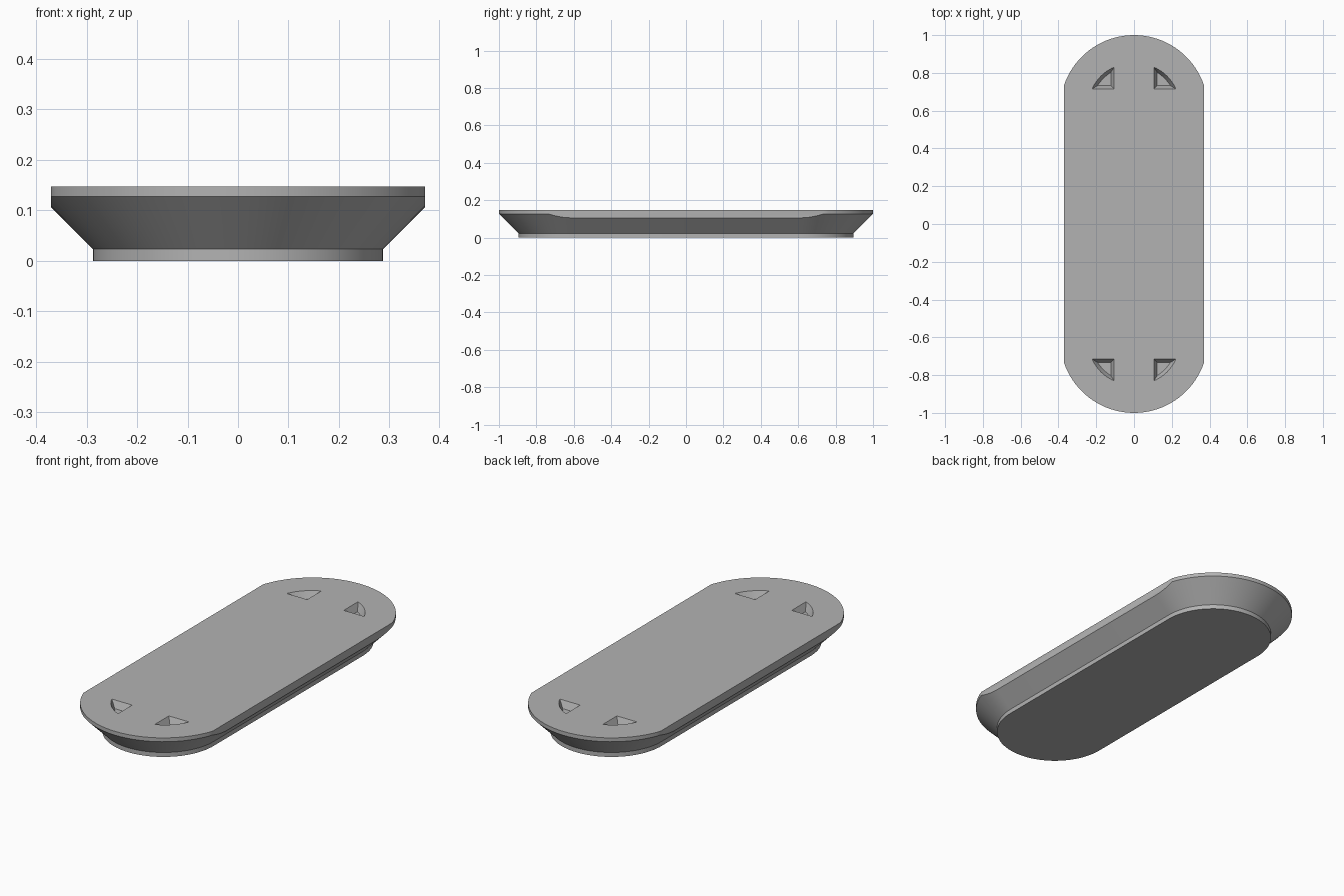
import bpy, bmesh
from math import pi, sin, cos, asin, acos
from mathutils import Vector

if "Cube" in bpy.data.objects:
    bpy.data.objects.remove(bpy.data.objects["Cube"], do_unlink=True)

CENTRE_Y = 0.609      # centre of each rounded end
HALF_WIDTH = 0.37     # flat side faces
TOP = 0.147

grey = bpy.data.materials.new("plain grey")
grey.use_nodes = True
grey.diffuse_color = (0.45, 0.45, 0.45, 1)
grey.node_tree.nodes["Principled BSDF"].inputs["Base Color"].default_value = (0.45, 0.45, 0.45, 1)


def stadium(r, z, n=48):
    """Outline with two straight sides and two round ends."""
    pts = []
    for side, start in ((1, 0), (-1, pi)):
        for i in range(n + 1):
            a = start + pi * i / n
            pts.append((r * cos(a), side * CENTRE_Y + r * sin(a), z))
    return pts


def pocket(inset, z, sx, sy, n=12):
    """Corner with two straight legs and an arc that follows the round end."""
    x, y, r = 0.105 + inset, 0.106 + inset, 0.247 - inset
    a0, a1 = asin(y / r), acos(x / r)
    pts = [(x, y)]
    for i in range(n + 1):
        a = a0 + (a1 - a0) * i / n
        pts.append((r * cos(a), r * sin(a)))
    return [(sx * px, sy * (CENTRE_Y + py), z) for px, py in pts]


def loft(bm, outlines):
    """Closed solid through matching outlines."""
    rings = [[bm.verts.new(p) for p in o] for o in outlines]
    for a, b in zip(rings, rings[1:]):
        for i in range(len(a)):
            j = (i + 1) % len(a)
            bm.faces.new((a[i], a[j], b[j], b[i]))
    bm.faces.new(rings[0][::-1])
    bm.faces.new(rings[-1])


def make_object(name, bm):
    bmesh.ops.recalc_face_normals(bm, faces=bm.faces[:])
    mesh = bpy.data.meshes.new(name)
    bm.to_mesh(mesh)
    bm.free()
    mesh.materials.append(grey)
    obj = bpy.data.objects.new(name, mesh)
    bpy.context.collection.objects.link(obj)
    return obj


# Base plate: foot, sloped underside and rim, trimmed flat on both sides
bm = bmesh.new()
loft(bm, [stadium(r, z) for r, z in
          ((0.287, 0), (0.287, 0.023), (0.391, 0.127), (0.391, TOP))])
for side in (1, -1):
    cut = bmesh.ops.bisect_plane(
        bm, geom=bm.verts[:] + bm.edges[:] + bm.faces[:], dist=1e-6,
        plane_co=Vector((side * HALF_WIDTH, 0, 0)),
        plane_no=Vector((side, 0, 0)), clear_outer=True)
    rim = [g for g in cut["geom_cut"] if isinstance(g, bmesh.types.BMEdge)]
    bmesh.ops.edgeloop_fill(bm, edges=rim)
plate = make_object("base_plate", bm)

# Four tapered pockets in the top
bm = bmesh.new()
DEPTH, TAPER = 0.035, 0.018
for sx in (1, -1):
    for sy in (1, -1):
        loft(bm, [pocket(TAPER, TOP - DEPTH, sx, sy),
                  pocket(-TAPER, TOP + DEPTH, sx, sy)])
cutter = make_object("pocket_cutter", bm)
cutter.hide_render = True

cut = plate.modifiers.new("pockets", "BOOLEAN")
cut.operation = "DIFFERENCE"
cut.solver = "EXACT"
cut.object = cutter

bpy.ops.object.select_all(action="DESELECT")
plate.select_set(True)
bpy.context.view_layer.objects.active = plate
bpy.ops.object.modifier_apply(modifier=cut.name)
bpy.data.objects.remove(cutter, do_unlink=True)
bpy.ops.object.shade_smooth_by_angle(angle=pi / 8)
